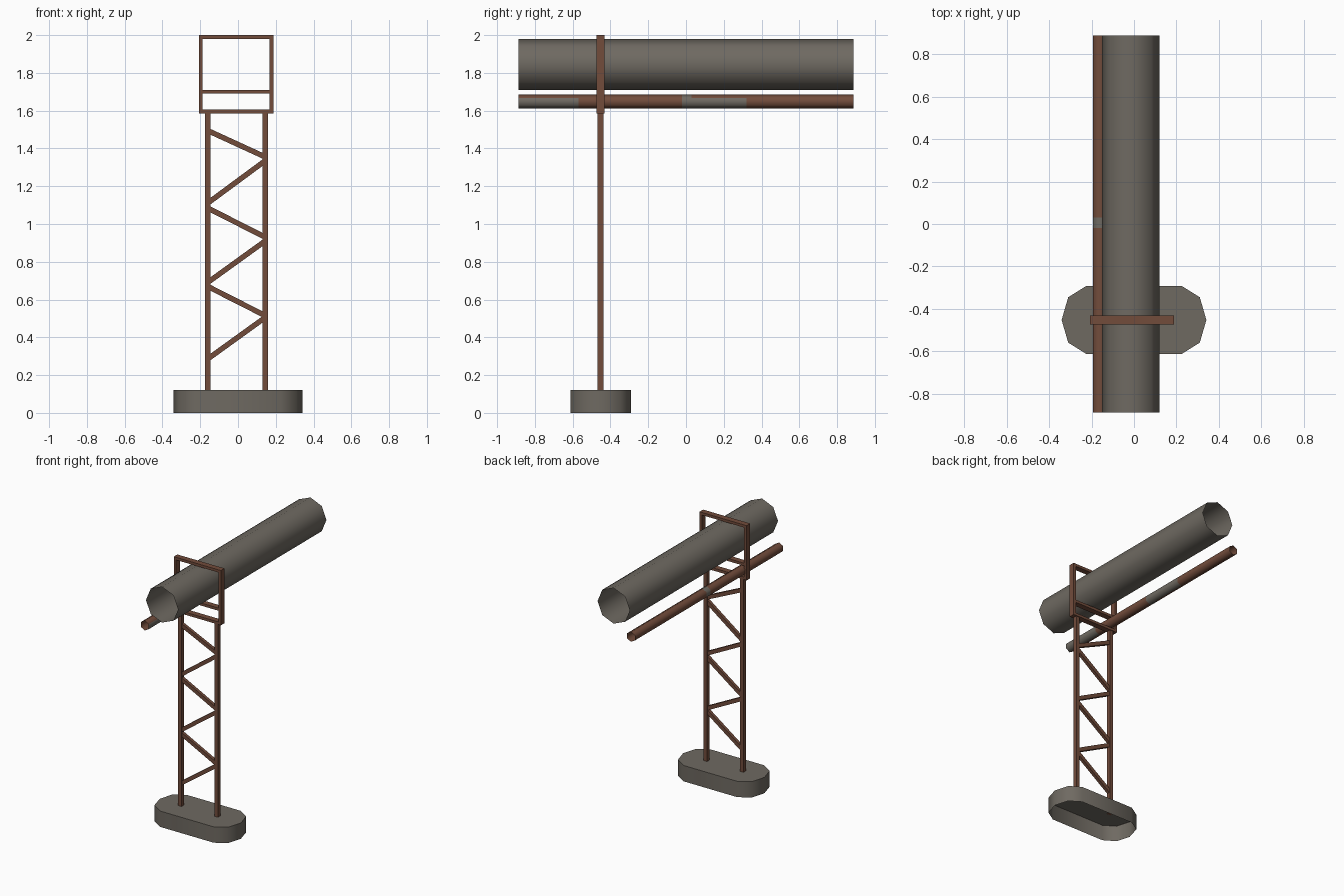
import bpy, bmesh, math
from mathutils import Vector

if "Cube" in bpy.data.objects:
    bpy.data.objects.remove(bpy.data.objects["Cube"])


def material(name, rgb):
    m = bpy.data.materials.new(name)
    m.diffuse_color = (*rgb, 1)
    m.use_nodes = True
    m.node_tree.nodes["Principled BSDF"].inputs["Base Color"].default_value = m.diffuse_color
    return m


GREY = material("weathered grey", (0.158, 0.143, 0.121))
RUST = material("rusty brown", (0.168, 0.072, 0.044))
Y = -0.452          # plane of the support tower
HALF = 0.888        # half the pipe length


def finish(name, bm, mats, smooth=None):
    me = bpy.data.meshes.new(name)
    bm.to_mesh(me)
    bm.free()
    for m in mats:
        me.materials.append(m)
    ob = bpy.data.objects.new(name, me)
    bpy.context.collection.objects.link(ob)
    if smooth:
        bpy.ops.object.select_all(action='DESELECT')
        ob.select_set(True)
        bpy.context.view_layer.objects.active = ob
        bpy.ops.object.shade_smooth_by_angle(angle=math.radians(smooth))
    return ob


def bar(name, a, b, thick, depth):
    """Box beam in the tower plane between two (x, z) points."""
    a, b = Vector(a), Vector(b)
    d = (b - a).normalized()
    n = Vector((-d.y, d.x)) * thick / 2
    bm = bmesh.new()
    vs = [bm.verts.new((p.x, Y - depth / 2, p.y)) for p in (a - n, b - n, b + n, a + n)]
    f = bm.faces.new(vs)
    ext = bmesh.ops.extrude_face_region(bm, geom=[f])["geom"]
    bmesh.ops.translate(bm, vec=(0, depth, 0),
                        verts=[v for v in ext if isinstance(v, bmesh.types.BMVert)])
    bmesh.ops.recalc_face_normals(bm, faces=bm.faces[:])
    return finish(name, bm, [RUST])


def tube(name, x, z, r, sides, ys, mats, rule, smooth):
    """Open-ended tube along y, with a corner at the top."""
    bm = bmesh.new()
    rings = []
    for y in ys:
        rings.append([bm.verts.new((x + r * math.sin(math.tau * i / sides), y,
                                    z + r * math.cos(math.tau * i / sides)))
                      for i in range(sides)])
    for k in range(len(ys) - 1):
        for i in range(sides):
            j = (i + 1) % sides
            f = bm.faces.new((rings[k][i], rings[k + 1][i], rings[k + 1][j], rings[k][j]))
            f.normal_update()
            c = f.calc_center_median()
            if f.normal.dot(Vector((c.x - x, 0, c.z - z))) < 0:
                f.normal_flip()
            f.material_index = rule(i, c.y)
    return finish(name, bm, mats, smooth)


# large open pipe
tube("large_pipe", -0.015, 1.845, 0.135, 8, [-HALF, HALF], [GREY], lambda i, y: 0, 50)


# small rusty pipe with bare grey patches on its right side
def patches(i, y):
    worn = y < -0.57 or -0.02 < y < 0.32
    return 1 if (worn and i in (1, 2)) or (-0.02 < y < 0.03) else 0


tube("small_pipe", -0.16, 1.648, 0.0375, 6,
     [-HALF, -0.57, -0.02, 0.03, 0.32, HALF], [RUST, GREY], patches, 65)

# concrete footing: rounded slab, open underneath
bm = bmesh.new()
quarter = [(0.341, 0), (0.31, 0.107), (0.225, 0.16)]
outline = quarter + [(-x, y) for x, y in reversed(quarter)]
outline += [(x, -y) for x, y in reversed(outline[1:-1])]
top = [bm.verts.new((x, Y + y, 0.12)) for x, y in outline]
low = [bm.verts.new((x, Y + y, 0)) for x, y in outline]
bm.faces.new(top)
for i in range(len(outline)):
    j = (i + 1) % len(outline)
    bm.faces.new((low[i], low[j], top[j], top[i]))
finish("footing", bm, [GREY], 50)

# tower posts
LX, RX = -0.161, 0.144
for side, x in (("left", LX), ("right", RX)):
    bar(side + "_post", (x, 0.118), (x, 1.59), 0.03, 0.031)

# zigzag bracing
zigzag = [(1.495, 1.355), (1.11, 1.335), (1.085, 0.93),
          (0.69, 0.91), (0.67, 0.515), (0.285, 0.505)]
for n, (zl, zr) in enumerate(zigzag):
    bar(f"brace_{n + 1}", (LX, zl), (RX, zr), 0.028, 0.024)

# rectangular pipe frame
for name, z in (("frame_bottom", 1.595), ("frame_shelf", 1.7), ("frame_top", 1.99)):
    inset = 0.018 if name == "frame_shelf" else 0
    bar(name, (-0.207 + inset, z), (0.188 - inset, z), 0.02, 0.043)
for side, x in (("left", -0.197), ("right", 0.178)):
    bar("frame_" + side, (x, 1.605), (x, 1.98), 0.02, 0.043)
